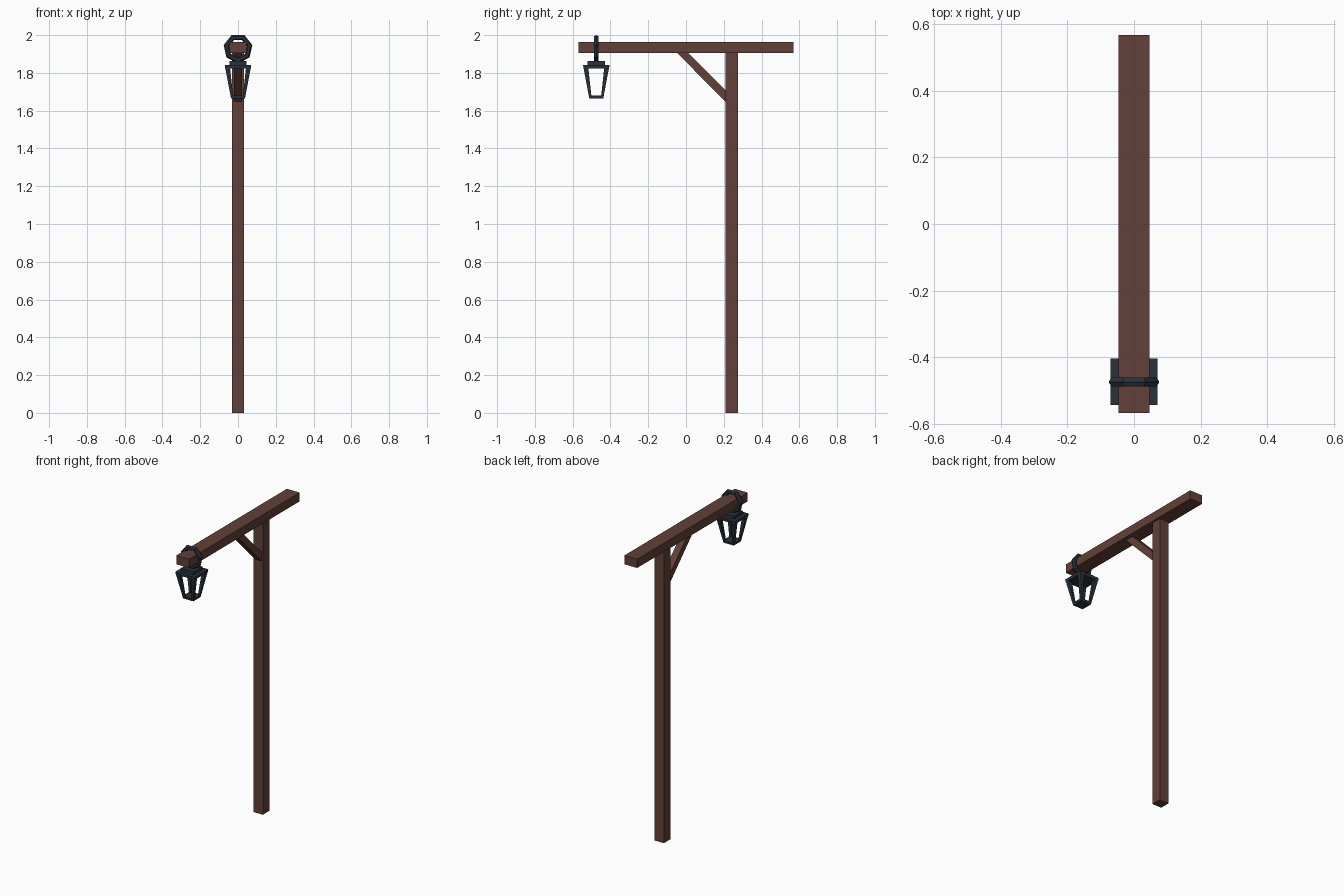
import bpy, bmesh, math

if "Cube" in bpy.data.objects:
    bpy.data.objects.remove(bpy.data.objects["Cube"])


def material(name, rgb):
    m = bpy.data.materials.new(name)
    m.diffuse_color = (*rgb, 1)
    m.use_nodes = True
    m.node_tree.nodes["Principled BSDF"].inputs["Base Color"].default_value = m.diffuse_color
    return m


wood = material("brown_wood", (0.122, 0.051, 0.041))
iron = material("dark_iron", (0.022, 0.032, 0.043))


def add_prism(bm, bottom, top):
    """Closed solid between two matching loops of points."""
    a = [bm.verts.new(p) for p in bottom]
    b = [bm.verts.new(p) for p in top]
    n = len(a)
    bm.faces.new(a[::-1])
    bm.faces.new(b)
    for i in range(n):
        j = (i + 1) % n
        bm.faces.new((a[i], a[j], b[j], b[i]))


def rect(x0, x1, y0, y1, z):
    return [(x0, y0, z), (x1, y0, z), (x1, y1, z), (x0, y1, z)]


def finish(bm, name, mat):
    bmesh.ops.recalc_face_normals(bm, faces=bm.faces)
    me = bpy.data.meshes.new(name)
    bm.to_mesh(me)
    bm.free()
    me.materials.append(mat)
    ob = bpy.data.objects.new(name, me)
    bpy.context.collection.objects.link(ob)
    return ob


def solid(name, mat, bottom, top):
    bm = bmesh.new()
    add_prism(bm, bottom, top)
    return finish(bm, name, mat)


# wooden post and crossbeam
P = (-0.033, 0.033, 0.209, 0.275)
solid("post", wood, rect(*P, 0), rect(*P, 1.907))
B = (-0.046, 0.046, -0.568, 0.568)
solid("crossbeam", wood, rect(*B, 1.906), rect(*B, 1.963))

# diagonal brace, profile in the y-z plane
profile = [(-0.05, 1.908), (0.212, 1.645), (0.212, 1.705), (0.01, 1.908)]
solid("brace", wood, [(-0.022, y, z) for y, z in profile],
      [(0.022, y, z) for y, z in profile])

# lantern: base, roof and cap plates, tapered open frame
LY = -0.475


def square(h, z):
    return rect(-h, h, LY - h, LY + h, z)


solid("lantern_base", iron, square(0.037, 1.665), square(0.04, 1.68))
solid("lantern_roof", iron, square(0.0675, 1.824), square(0.07, 1.842))
solid("lantern_cap", iron, square(0.046, 1.842), square(0.046, 1.862))


def corner(sx, sy, inner, outer, z):
    return [(sx * a, LY + sy * b, z) for a, b in
            ((inner, inner), (outer, inner), (outer, outer), (inner, outer))]


bm = bmesh.new()
for sx in (-1, 1):
    for sy in (-1, 1):
        add_prism(bm, corner(sx, sy, 0.025, 0.038, 1.67),
                  corner(sx, sy, 0.043, 0.069, 1.835))
finish(bm, "lantern_frame", iron)

# seven-sided hanging ring around the beam, flat side up
bm = bmesh.new()
R, r, N, M = 0.063, 0.015, 7, 6
rings = []
for i in range(N):
    a = -math.pi / 2 + 2 * math.pi * i / N
    loop = []
    for k in range(M):
        t = 2 * math.pi * k / M
        d = R + r * math.cos(t)
        loop.append(bm.verts.new((d * math.cos(a), LY + r * math.sin(t),
                                  1.93 + d * math.sin(a))))
    rings.append(loop)
for i in range(N):
    p, q = rings[i], rings[(i + 1) % N]
    for k in range(M):
        l = (k + 1) % M
        bm.faces.new((p[k], p[l], q[l], q[k]))
finish(bm, "hanging_ring", iron)
